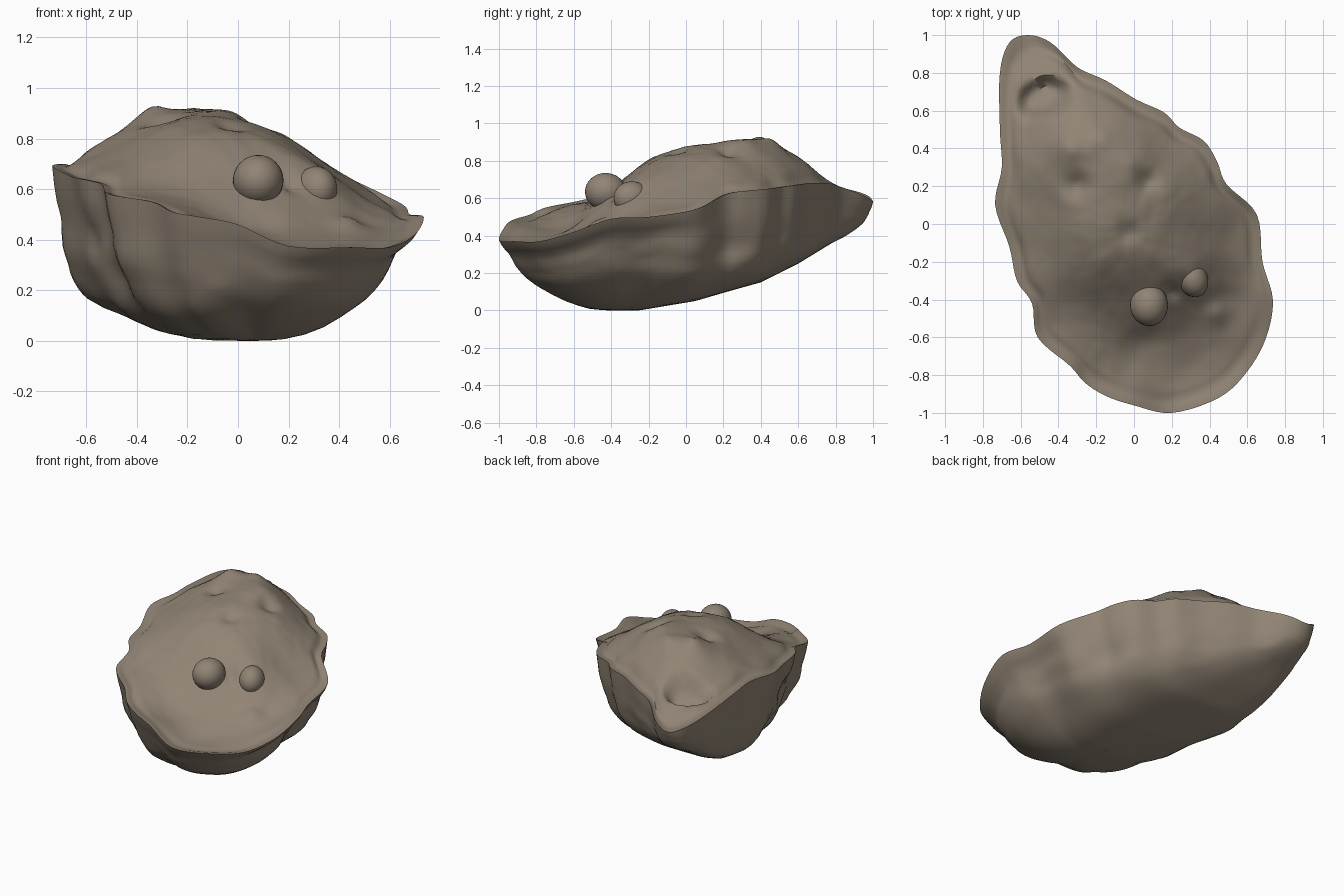
import bpy, bmesh, math
from mathutils import Vector, noise

if "Cube" in bpy.data.objects:
    bpy.data.objects.remove(bpy.data.objects["Cube"])

shell_mat = bpy.data.materials.new("taupe shell")
shell_mat.diffuse_color = (0.28, 0.23, 0.175, 1)
shell_mat.use_nodes = True
shell_mat.node_tree.nodes["Principled BSDF"].inputs["Base Color"].default_value = shell_mat.diffuse_color

# wavy rim of the shell, clockwise from the narrow tip
RIM = [(-.56, 1, .58), (-.44, .96, .61), (-.30, .83, .66), (-.15, .76, .68), (.01, .66, .68),
       (.16, .59, .67), (.24, .51, .66), (.37, .44, .65), (.44, .33, .64), (.49, .21, .62),
       (.65, .05, .54), (.68, -.2, .50), (.735, -.4, .49), (.70, -.6, .42), (.60, -.78, .37),
       (.45, -.92, .37), (.2, -1, .375), (0, -.96, .46), (-.15, -.91, .49), (-.26, -.84, .51),
       (-.34, -.75, .55), (-.51, -.6, .58), (-.54, -.42, .62), (-.62, -.3, .64),
       (-.66, -.12, .65), (-.735, .1, .69), (-.70, .3, .70), (-.71, .5, .69), (-.71, .8, .66),
       (-.66, .96, .62)]
# main heights of the upper valve
TOP = [(-.2, .3, .90), (-.36, .38, .90), (-.02, .32, .90), (.2, .2, .80), (.33, .1, .71),
       (-.47, .3, .83), (-.59, .1, .72), (-.2, 0, .87), (.05, 0, .85), (-.2, -.2, .80),
       (-.4, -.1, .77), (.10, -.18, .79), (-.25, -.42, .63), (0, -.64, .46), (.2, -.75, .38),
       (.4, -.6, .41), (.53, -.4, .45), (-.4, -.5, .59), (.5, -.1, .57), (-.3, .6, .82),
       (-.05, .52, .82), (.15, .42, .75), (-.52, .86, .63), (-.58, .5, .73), (.3, -.82, .355),
       (.28, -.42, .55), (.07, -.33, .69), (.06, -.5, .56), (.30, -.26, .68),
       (-.14, .43, .91)]
# small lumps and dimples: x, y, radius, height
LUMPS = [(-.34, .4, .06, .02), (-.3, .21, .06, -.04), (-.17, .46, .05, .015),
         (.07, .23, .06, -.04), (-.03, -.05, .06, -.03), (.44, -.47, .06, .03),
         (.1, -.6, .08, -.02), (.2, -.36, .04, -.03)]
# height of the flat belly along y
FLOOR = [(-.25, 0), (.05, .05), (.22, .10), (.4, .15), (.6, .25), (.78, .36), (1, .46)]
N, RINGS = 150, 40


def catmull(pts, n):
    out, m = [], len(pts)
    for k in range(n):
        u = k * m / n
        i = int(u)
        t = u - i
        a, b, c, d = (Vector(pts[(i + j) % m]) for j in (-1, 0, 1, 2))
        out.append(.5 * (2 * b + (c - a) * t + (2 * a - 5 * b + 4 * c - d) * t ** 2
                         + (3 * b - a - 3 * c + d) * t ** 3))
    return out


def smooth(t):
    t = max(0, min(1, t))
    return t * t * (3 - 2 * t)


def kernel(ax, ay, bx, by):
    return math.sqrt((ax - bx) ** 2 + (ay - by) ** 2 + .003)


def solve(rows):
    n = len(rows)
    for i in range(n):
        p = max(range(i, n), key=lambda r: abs(rows[r][i]))
        rows[i], rows[p] = rows[p], rows[i]
        for r in range(n):
            if r != i:
                q = rows[r][i] / rows[i][i]
                rows[r] = [a - q * b for a, b in zip(rows[r], rows[i])]
    return [rows[i][n] / rows[i][i] for i in range(n)]


# smooth surface through all given heights
KNOTS = TOP + RIM
WEIGHTS = solve([[kernel(a[0], a[1], b[0], b[1]) for b in KNOTS] + [a[2]] for a in KNOTS])


def top_height(x, y):
    z = sum(w * kernel(x, y, k[0], k[1]) for w, k in zip(WEIGHTS, KNOTS))
    for px, py, r, h in LUMPS:
        z += h * math.exp(-((x - px) ** 2 + (y - py) ** 2) / r ** 2)
    # hollow near the hinge
    d = math.hypot((x + .48) / .14, (y - .67 - .2 * (x + .48)) / .10)
    z -= .10 * (1 - smooth((d - .5) / .7))
    return z + .008 * noise.fractal(Vector((x * 5, y * 5, 2)), .8, 2, 3)


def floor(y):
    if y <= FLOOR[0][0]:
        return 0
    for (a, p), (b, q) in zip(FLOOR, FLOOR[1:]):
        if y <= b:
            return p + (q - p) * (y - a) / (b - a)
    return FLOOR[-1][1]


# underside profile: (share of the radius, share of the height above the belly)
PROFILE = [(1, 1), (.985, .93), (.97, .87), (.95, .80), (.93, .73), (.91, .67), (.89, .62),
           (.865, .57), (.84, .52), (.81, .465), (.77, .41), (.73, .36), (.68, .31),
           (.57, .21), (.45, .12), (.32, .055), (.18, .015), (.08, .003), (0, 0)]
KEEL_A, KEEL_B = Vector((.08, -.36)), Vector((-.46, .68))


def under_point(r, s, f):
    ax = KEEL_B - KEEL_A
    t = (r.to_2d() - KEEL_A).dot(ax) / ax.length_squared
    c = KEEL_A.lerp(KEEL_B, max(0, min(1, t))).to_3d()
    d = Vector((r.x - c.x, r.y - c.y, 0))
    n = d.normalized()
    k = smooth((1 - s) / .06)
    s *= 1 - k * .10 * max(0, n.x) * (1 - smooth((r.y + .1) / .3))
    s *= 1 - k * .03 * max(0, -n.y)
    p = c + d * s
    # rounded bowl in front, boxy with steep walls at the back
    back = smooth((r.y + .1) / .5)
    power = (1 + .5 * smooth(-n.x * 1.3)) * (1 - back) + 2.3 * back
    p.z = floor(p.y) + (r.z - floor(p.y)) * f ** power
    # growth folds along the walls, fading towards the base
    fold = noise.fractal(Vector((p.x * 2.5, p.y * 2.5, p.z * 7)), .8, 2, 3)
    p += n * .012 * fold * k * smooth(f / .5)
    for q, depth in (((.45, .27, .33), .04), ((-.57, -.25, .40), .04)):   # side dents
        p -= n * depth * math.exp(-(p - Vector(q)).length_squared / .008)
    return p


def finish(ob, angle=45):
    ob.data.materials.append(shell_mat)
    bpy.ops.object.select_all(action='DESELECT')
    ob.select_set(True)
    bpy.context.view_layer.objects.active = ob
    bpy.ops.object.shade_smooth_by_angle(angle=math.radians(angle))


# shell: upper and lower valves share one rim, the lower one closes along a keel
bm = bmesh.new()
rim = catmull(RIM, N)


def skin(rings):
    for a, b in zip(rings, rings[1:]):
        for i in range(N):
            j = (i + 1) % N
            bm.faces.new((a[i], a[j], b[j], b[i]))


rim_ring = [bm.verts.new(p) for p in rim]
upper = [rim_ring]
c = Vector((-.02, -.05, 0))
for k in range(1, RINGS):
    s = 1 - k / RINGS
    ring = []
    for r in rim:
        x, y = c.x + (r.x - c.x) * s, c.y + (r.y - c.y) * s
        b = smooth((1 - s) / .15)
        lip = -.012 * math.exp(-((s - .93) / .03) ** 2)
        ring.append(bm.verts.new((x, y, r.z * (1 - b) + top_height(x, y) * b + lip)))
    upper.append(ring)
skin(upper)
middle = bm.verts.new((c.x, c.y, top_height(c.x, c.y)))
for i in range(N):
    bm.faces.new((upper[-1][i], upper[-1][(i + 1) % N], middle))
skin([rim_ring] + [[bm.verts.new(under_point(r, s, f)) for r in rim] for s, f in PROFILE[1:]])
bmesh.ops.remove_doubles(bm, verts=bm.verts, dist=.0008)
bmesh.ops.recalc_face_normals(bm, faces=bm.faces)
me = bpy.data.meshes.new("oyster_shell")
bm.to_mesh(me)
bm.free()
shell = bpy.data.objects.new("oyster_shell", me)
bpy.context.collection.objects.link(shell)
finish(shell, 60)

# round knobs sunk into the front slope
for name, loc, size, turn in (("round_knob", (.08, -.43, .635), (.10, .11, .10), 0),
                              ("side_knob", (.31, -.29, .60), (.08, .10, .09), .4)):
    bpy.ops.mesh.primitive_uv_sphere_add(segments=32, ring_count=16, radius=1, location=loc,
                                         rotation=(0, 0, turn))
    ob = bpy.context.object
    ob.name = name
    ob.scale = size
    finish(ob)
